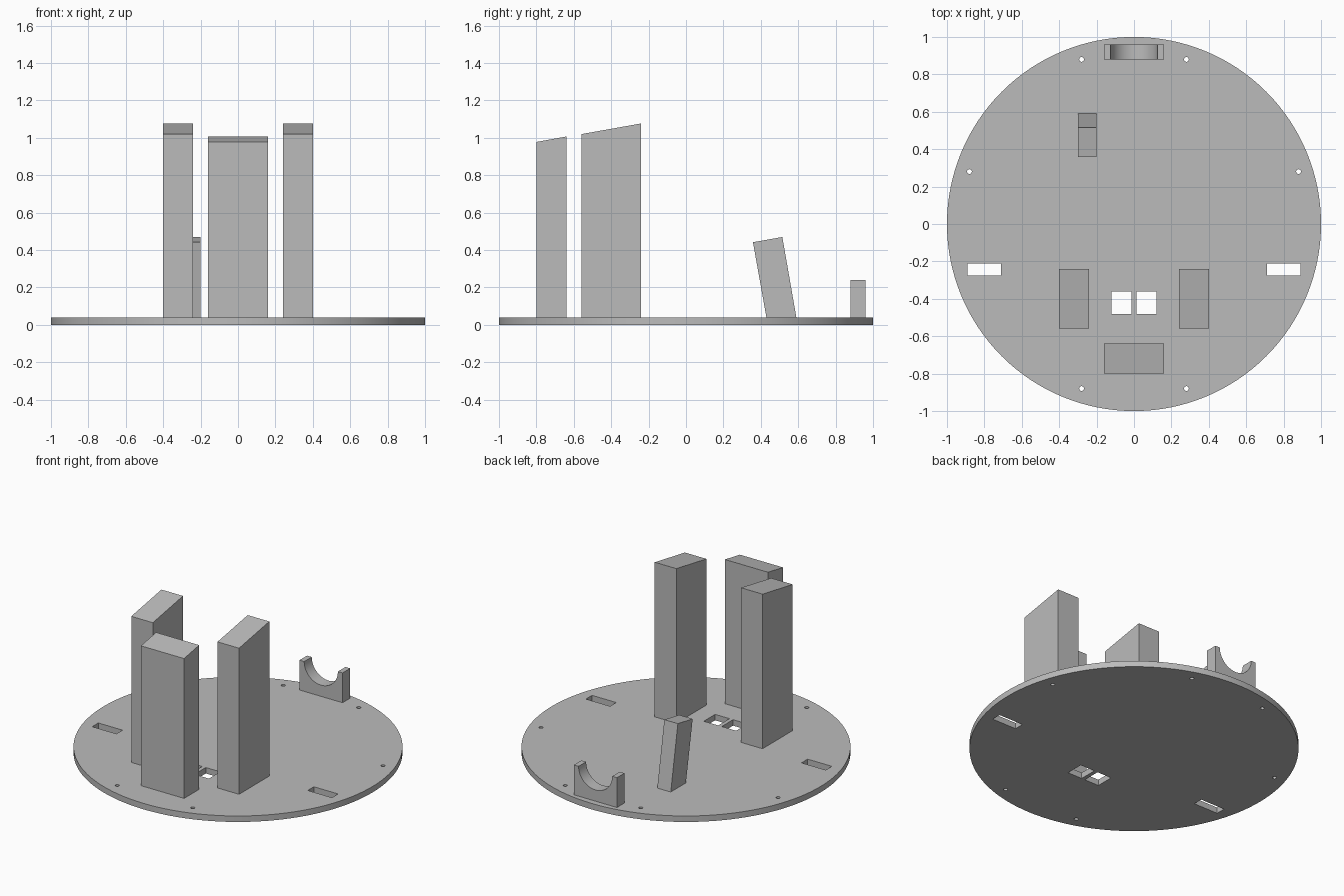
import bpy, bmesh, math
from mathutils import Vector

cube = bpy.data.objects.get("Cube")
if cube:
    bpy.data.objects.remove(cube, do_unlink=True)

grey = bpy.data.materials.new("plain grey")
grey.use_nodes = True
COLOUR = (0.5, 0.5, 0.5, 1)
grey.diffuse_color = COLOUR
grey.node_tree.nodes["Principled BSDF"].inputs["Base Color"].default_value = COLOUR

T = 0.04  # plate thickness


def prism(name, outline, sweep):
    """Extrude a planar outline of 3D points along a sweep vector."""
    bm = bmesh.new()
    face = bm.faces.new([bm.verts.new(p) for p in outline])
    new = bmesh.ops.extrude_face_region(bm, geom=[face])["geom"]
    verts = [g for g in new if isinstance(g, bmesh.types.BMVert)]
    bmesh.ops.translate(bm, verts=verts, vec=Vector(sweep))
    bmesh.ops.recalc_face_normals(bm, faces=bm.faces)
    mesh = bpy.data.meshes.new(name)
    bm.to_mesh(mesh)
    bm.free()
    mesh.materials.append(grey)
    obj = bpy.data.objects.new(name, mesh)
    bpy.context.collection.objects.link(obj)
    return obj


def side_prism(name, x0, x1, profile):
    """Prism with a (y, z) side profile between two x positions."""
    return prism(name, [(x0, y, z) for y, z in profile], (x1 - x0, 0, 0))


def circle(r, n, cx=0, cy=0, z=0):
    return [(cx + r * math.cos(math.tau * i / n),
             cy + r * math.sin(math.tau * i / n), z) for i in range(n)]


def cut(target, outline):
    """Cut a vertical through hole."""
    cutter = prism("hole_cutter", outline, (0, 0, 4 * T))
    mod = target.modifiers.new("hole", "BOOLEAN")
    mod.operation = "DIFFERENCE"
    mod.solver = "EXACT"
    mod.object = cutter
    bpy.context.view_layer.objects.active = target
    bpy.ops.object.modifier_apply(modifier=mod.name)
    bpy.data.objects.remove(cutter, do_unlink=True)


def smooth(obj):
    bpy.ops.object.select_all(action="DESELECT")
    obj.select_set(True)
    bpy.context.view_layer.objects.active = obj
    bpy.ops.object.shade_smooth_by_angle(angle=math.radians(30))


# Round base plate with slots, square windows and screw holes
plate = prism("base_plate", circle(1, 128), (0, 0, T))
for s in (-1, 1):
    for x0, x1, y0, y1 in ((0.71, 0.89, -0.275, -0.21), (0.013, 0.12, -0.48, -0.36)):
        cut(plate, [(s * x, y, -T) for x, y in ((x0, y0), (x1, y0), (x1, y1), (x0, y1))])
    for x, y in ((0.28, 0.88), (0.88, 0.28), (0.28, -0.88)):
        cut(plate, circle(0.013, 20, s * x, y, -T))
smooth(plate)

# Tall towers with sloping tops
side_profile = [(-0.56, T), (-0.24, T), (-0.24, 1.077), (-0.56, 1.02)]
side_prism("left_tower", 0.24, 0.40, side_profile)
side_prism("right_tower", -0.40, -0.24, side_profile)
side_prism("front_tower", -0.16, 0.16,
           [(-0.80, T), (-0.64, T), (-0.64, 1.007), (-0.80, 0.978)])

# Leaning post
side_prism("leaning_post", -0.30, -0.20,
           [(0.43, T), (0.59, T), (0.515, 0.47), (0.358, 0.442)])

# Cradle with a half-round notch
R, TOP, N = 0.125, 0.24, 32
arc = [(R * math.cos(math.pi * i / N), 0.88, TOP - R * math.sin(math.pi * i / N))
       for i in range(N + 1)]
cradle = prism("cradle", [(-0.16, 0.88, TOP), (-0.16, 0.88, T),
                          (0.16, 0.88, T), (0.16, 0.88, TOP)] + arc, (0, 0.08, 0))
smooth(cradle)
